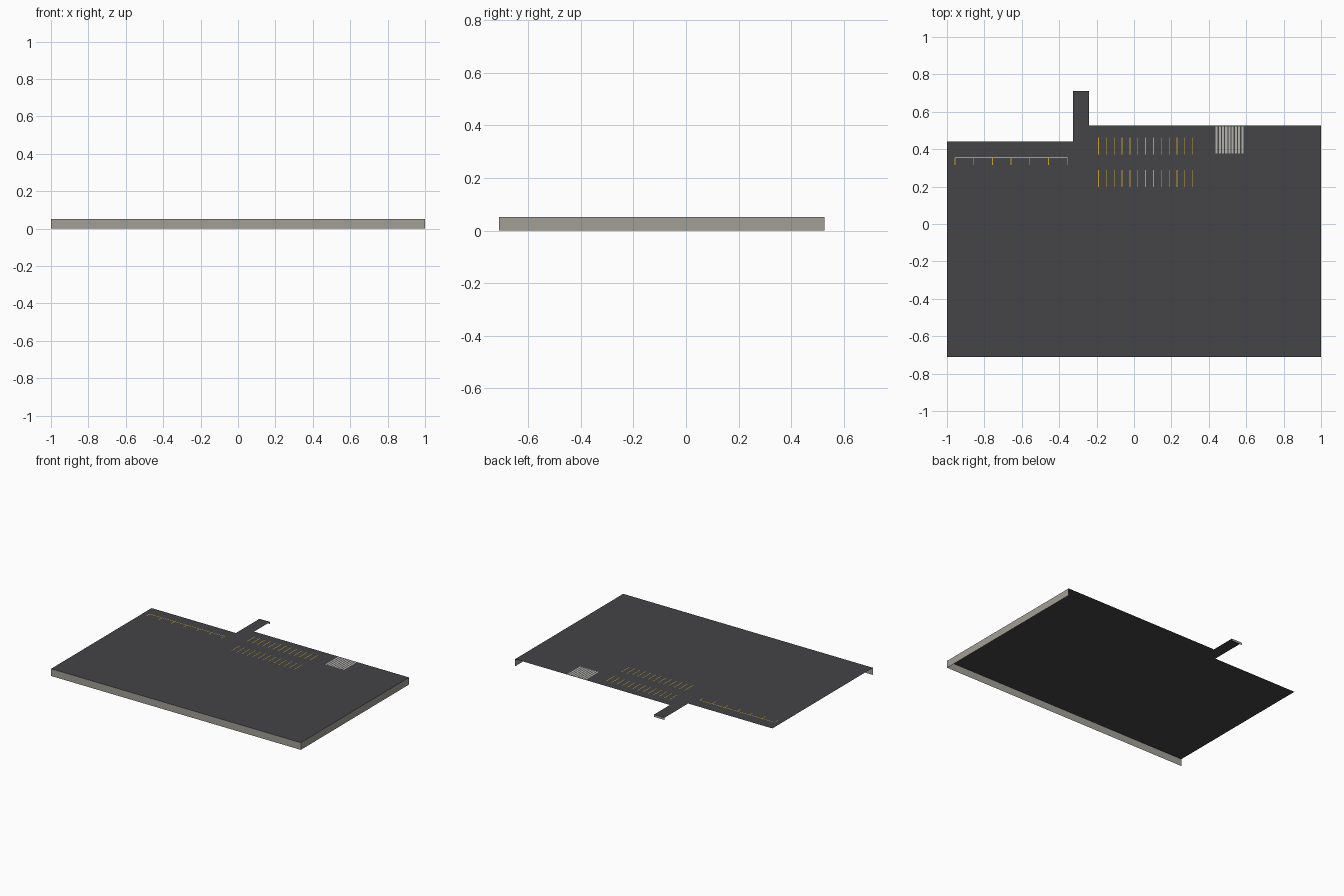
import bpy

cube = bpy.data.objects.get("Cube")
if cube:
    bpy.data.objects.remove(cube, do_unlink=True)

TOP = 0.052          # height of the paved surface
PAINT = TOP + 0.0006  # height of the painted lines
LINE = 0.004         # width of a painted line
FRONT, BACK = -0.71, 0.527


def material(name, rgb):
    m = bpy.data.materials.new(name)
    m.use_nodes = True
    color = (*rgb, 1)
    m.diffuse_color = color
    bsdf = m.node_tree.nodes["Principled BSDF"]
    bsdf.inputs["Base Color"].default_value = color
    bsdf.inputs["Roughness"].default_value = 0.9
    return m


asphalt = material("asphalt", (0.058, 0.058, 0.065))
concrete = material("concrete", (0.36, 0.345, 0.305))
yellow = material("yellow paint", (0.58, 0.37, 0.035))
white = material("pale paint", (0.45, 0.44, 0.40))


def sheet(name, polygons, mat):
    """One object made of separate flat polygons."""
    verts, faces = [], []
    for poly in polygons:
        faces.append(range(len(verts), len(verts) + len(poly)))
        verts += poly
    mesh = bpy.data.meshes.new(name)
    mesh.from_pydata(verts, [], [list(f) for f in faces])
    mesh.materials.append(mat)
    ob = bpy.data.objects.new(name, mesh)
    bpy.context.collection.objects.link(ob)
    return ob


def flat(x0, x1, y0, y1, z=PAINT):
    return [(x0, y0, z), (x1, y0, z), (x1, y1, z), (x0, y1, z)]


def wall(a, b, low, high=TOP):
    return [(*a, low), (*b, low), (*b, high), (*a, high)]


# Paved lot with the stepped back edge and the narrow exit lane
sheet("paved_lot", [
    flat(-1, -0.325, FRONT, 0.44, TOP),
    flat(-0.325, -0.24, FRONT, 0.71, TOP),
    flat(-0.24, 1, FRONT, BACK, TOP),
], asphalt)

# Retaining walls below the front and left edges, and the lip of the lane
sheet("front_wall", [wall((-1, FRONT), (1, FRONT), 0)], concrete)
sheet("left_wall", [wall((1, FRONT), (1, BACK), 0)], concrete)
sheet("lane_lip", [wall((-0.24, 0.71), (-0.325, 0.71), 0.036)], concrete)

# Kerbside bays: one long line with short ticks
bays = [flat(-0.957, -0.355, 0.353, 0.353 + LINE)]
for i in range(7):
    x = -0.957 + i * 0.1
    bays.append(flat(x - LINE / 2, x + LINE / 2, 0.316, 0.353))
sheet("kerbside_bay_lines", bays, yellow)

# Two rows of parking bay lines
rows = []
for y0, y1 in ((0.372, 0.463), (0.197, 0.288)):
    for i in range(13):
        x = -0.19 + i * 0.042
        rows.append(flat(x - LINE / 2, x + LINE / 2, y0, y1))
sheet("parking_bay_lines", rows, yellow)

# Striped crossing
sheet("crossing_stripes", [
    flat(0.436 + i * 0.0172, 0.447 + i * 0.0172, 0.377, 0.522)
    for i in range(9)
], white)
